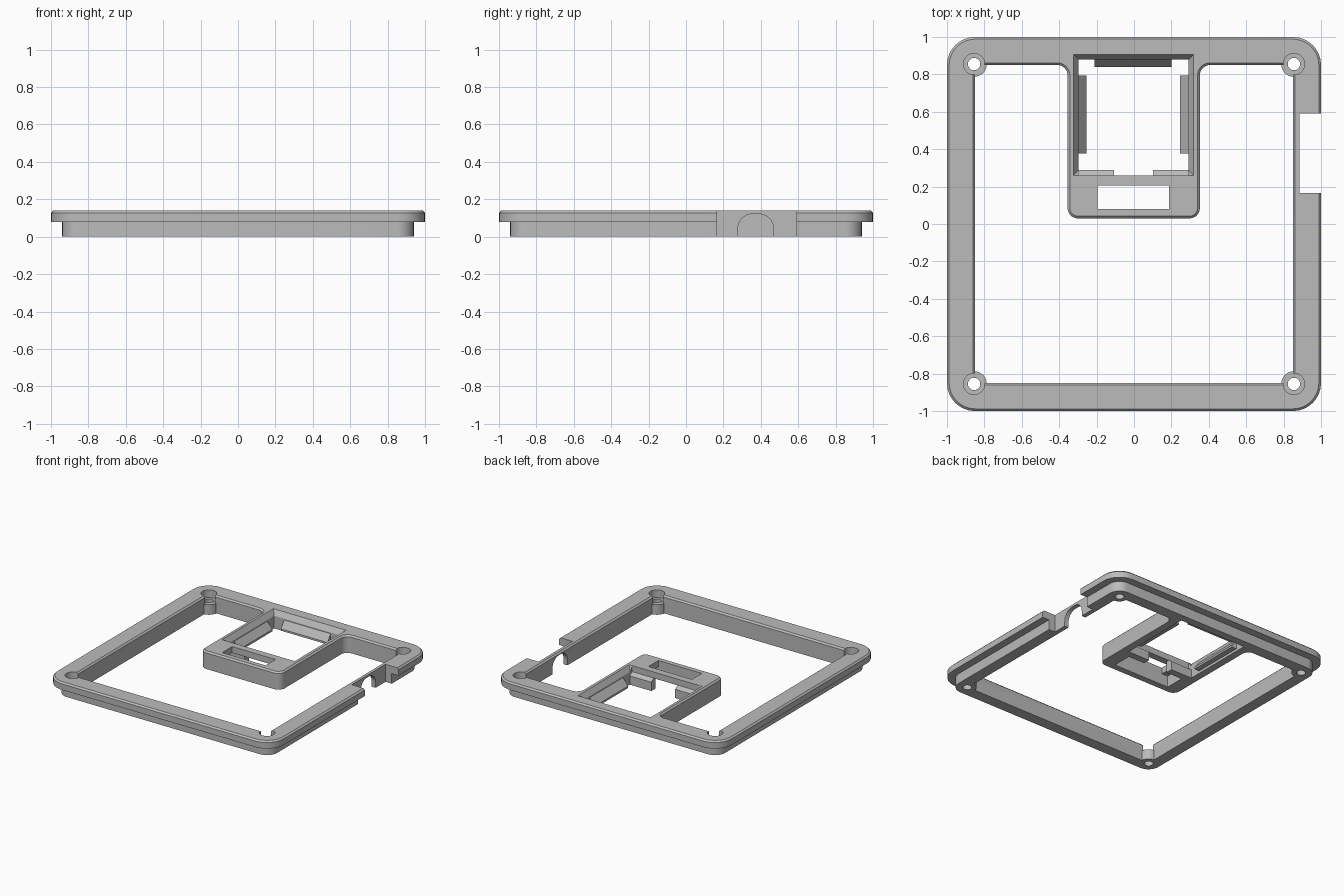
import bpy, bmesh, math
from mathutils import Vector

if "Cube" in bpy.data.objects:
    bpy.data.objects.remove(bpy.data.objects["Cube"], do_unlink=True)

grey = bpy.data.materials.new("plain grey")
grey.use_nodes = True
COLOUR = (0.5, 0.5, 0.5, 1)
grey.diffuse_color = COLOUR
grey.node_tree.nodes["Principled BSDF"].inputs["Base Color"].default_value = COLOUR

H = 0.14        # overall height
LIP = 0.08      # top of the narrower lower lip
CH = 0.012      # edge chamfer


def rounded(points, radius, grow=0.0, steps=8):
    """Counter-clockwise outline, grown outward, with rounded corners."""
    pts = [Vector(p) for p in points]
    out = []
    for i, p in enumerate(pts):
        d1 = (p - pts[i - 1]).normalized()
        d2 = (pts[(i + 1) % len(pts)] - p).normalized()
        turn = 1 if d1.cross(d2) > 0 else -1
        r = radius + turn * grow if radius else 0
        p = p + grow * Vector((d1.y + d2.y, -d1.x - d2.x))
        if r <= 0:
            out.append(p)
            continue
        centre = p - d1 * r + d2 * r
        for k in range(steps + 1):
            t = k / steps * math.pi / 2
            out.append(centre + r * (d1 * math.sin(t) - d2 * math.cos(t)))
    return out


def loft(name, points, radius, levels, axis="z"):
    """Solid through (height, grow) levels of one outline, along an axis."""
    place = {"z": lambda u, v, w: (u, v, w),
             "x": lambda u, v, w: (w, u, v),
             "y": lambda u, v, w: (u, w, v)}[axis]
    bm = bmesh.new()
    rings = [[bm.verts.new(place(p.x, p.y, w)) for p in rounded(points, radius, g)]
             for w, g in levels]
    n = len(rings[0])
    for a, b in zip(rings, rings[1:]):
        for i in range(n):
            j = (i + 1) % n
            bm.faces.new((a[i], a[j], b[j], b[i]))
    bm.faces.new(rings[0][::-1])
    bm.faces.new(rings[-1])
    bmesh.ops.recalc_face_normals(bm, faces=bm.faces)
    mesh = bpy.data.meshes.new(name)
    bm.to_mesh(mesh)
    bm.free()
    mesh.materials.append(grey)
    ob = bpy.data.objects.new(name, mesh)
    bpy.context.collection.objects.link(ob)
    return ob


def rect(x0, x1, y0, y1):
    return [(x0, y0), (x1, y0), (x1, y1), (x0, y1)]


def cylinder(name, x, y, r, z0, z1):
    return loft(name, rect(x - r, x + r, y - r, y + r), r * 0.999, [(z0, 0), (z1, 0)])


def combine(target, other, operation):
    mod = target.modifiers.new("combine", "BOOLEAN")
    mod.operation, mod.object, mod.solver = operation, other, "EXACT"
    bpy.context.view_layer.objects.active = target
    bpy.ops.object.modifier_apply(modifier=mod.name)
    bpy.data.objects.remove(other, do_unlink=True)


def cut(other):
    combine(frame, other, "DIFFERENCE")


THROUGH = [(-0.05, 0), (0.2, 0)]
FLARE = [(-0.05, 0), (H - CH, 0), (H, CH), (H + 0.02, CH)]

# Stepped outer body
frame = loft("frame", rect(-1, 1, -1, 1), 0.15,
             [(0, -0.06), (LIP, -0.06), (LIP, 0), (H - CH, 0), (H, -CH)])

# Main opening, leaving the window block hanging from the back edge
B = 0.85
cut(loft("opening", [(-B, -B), (B, -B), (B, B), (0.352, B), (0.352, 0.03),
                     (-0.355, 0.03), (-0.355, B), (-B, B)], 0.055, FLARE))

# Screw corners: recess, low boss and hole
for sx in (-1, 1):
    for sy in (-1, 1):
        x, y = sx * 0.855, sy * 0.855
        cut(cylinder("recess", x, y, 0.057, LIP, 0.2))
        combine(frame, cylinder("boss", x, y, 0.068, 0, LIP), "UNION")
        cut(cylinder("screw_hole", x, y, 0.033, -0.05, 0.2))

# Display window with a sloped bezel
cut(loft("window", rect(-0.297, 0.292, 0.286, 0.88), 0,
         [(-0.05, 0), (0.1, 0), (H, 0.026), (H + 0.02, 0.026)]))
cut(loft("window_front", rect(-0.297, 0.292, 0.26, 0.4), 0, THROUGH))

# Slot in front of the window, with a hollow beneath it
cut(loft("slot", rect(-0.195, 0.187, 0.08, 0.205), 0, THROUGH))
cut(loft("hollow", rect(-0.25, 0.245, 0.08, 0.3), 0, [(-0.05, 0), (0.09, 0)]))

# Side notch and cable arch
cut(loft("notch", rect(0.885, 1.1, 0.167, 0.592), 0, THROUGH))
cut(loft("arch", rect(0.277, 0.468, -0.2, 0.122), 0.08, [(0.8, 0), (0.95, 0)], "x"))


# Sloped clips on the sides and back of the window
def ramp(wall, tip):
    back = wall + (wall - tip) * 0.3
    return [(back, 0.02), (tip, 0.02), (tip, 0.035), (wall, 0.09), (back, 0.09)]


parts = [frame,
         loft("clip_right", ramp(-0.297, -0.254), 0, [(0.377, 0), (0.795, 0)], "y"),
         loft("clip_left", ramp(0.292, 0.245), 0, [(0.377, 0), (0.795, 0)], "y"),
         loft("clip_back", ramp(0.88, 0.84), 0, [(-0.21, 0), (0.2, 0)], "x")]

# Front posts of the window
for name, x0, x1 in (("post_right", -0.31, -0.108), ("post_left", 0.102, 0.305)):
    parts.append(loft(name, [(0.235, 0), (0.29, 0), (0.29, 0.07), (0.26, 0.092), (0.235, 0.092)],
                      0, [(x0, 0), (x1, 0)], "x"))

# Smooth rounded corners, keep hard edges
bpy.ops.object.select_all(action="DESELECT")
for ob in parts:
    ob.select_set(True)
bpy.context.view_layer.objects.active = frame
bpy.ops.object.shade_smooth_by_angle(angle=math.radians(30))
